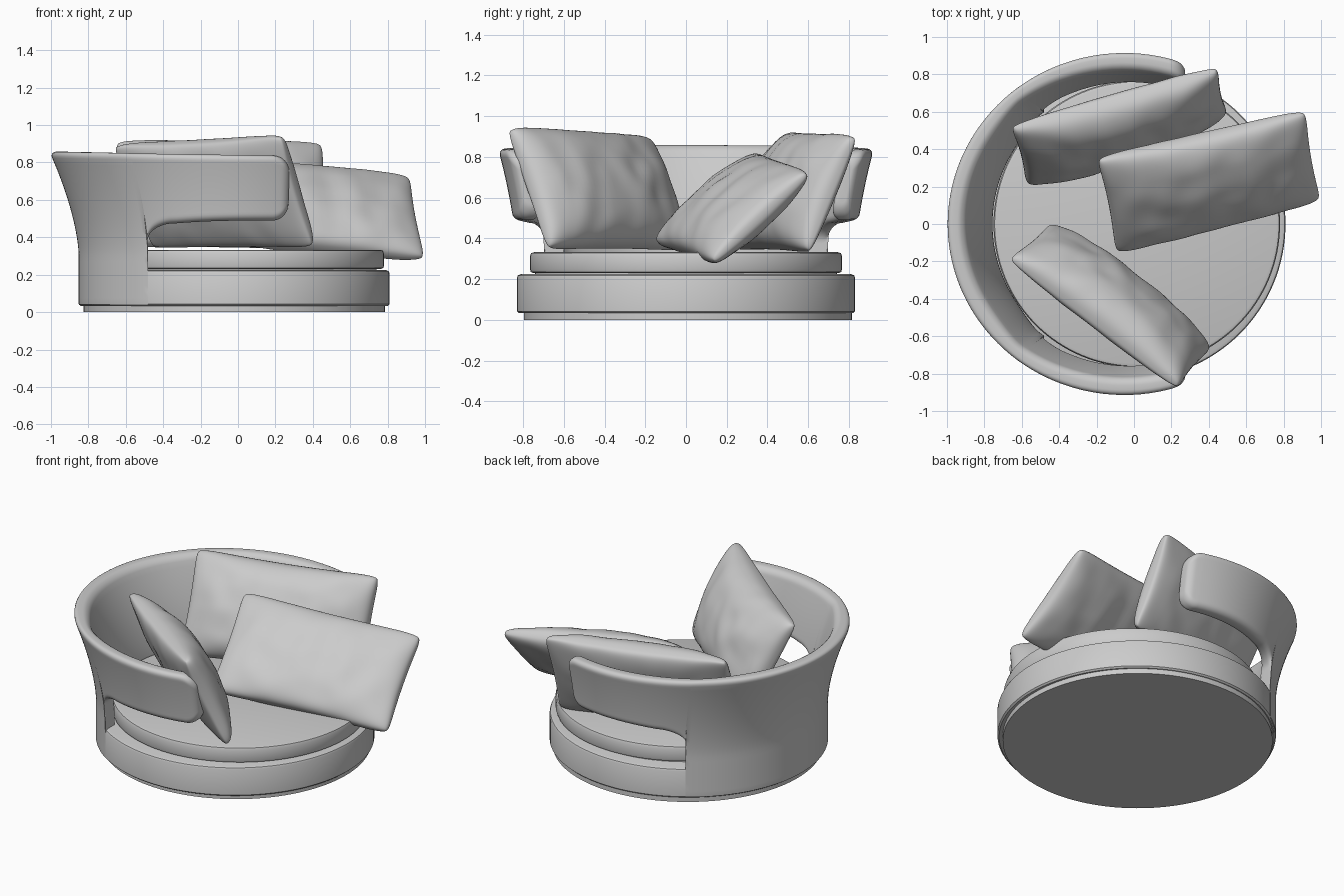
import bpy, bmesh
from math import sin, cos, pi, acos, radians
from mathutils import Vector, noise

if "Cube" in bpy.data.objects:
    bpy.data.objects.remove(bpy.data.objects["Cube"])


def finish(name, bm, angle=40):
    bmesh.ops.recalc_face_normals(bm, faces=bm.faces)
    me = bpy.data.meshes.new(name)
    bm.to_mesh(me)
    bm.free()
    ob = bpy.data.objects.new(name, me)
    bpy.context.collection.objects.link(ob)
    bpy.ops.object.select_all(action='DESELECT')
    ob.select_set(True)
    bpy.context.view_layer.objects.active = ob
    bpy.ops.object.shade_smooth_by_angle(angle=radians(angle))
    return ob


def loft(name, rings):
    """Skin closed rings of equal length and cap both ends."""
    bm = bmesh.new()
    vs = [[bm.verts.new(p) for p in r] for r in rings]
    n = len(vs[0])
    for a, b in zip(vs, vs[1:]):
        for i in range(n):
            j = (i + 1) % n
            bm.faces.new((a[i], a[j], b[j], b[i]))
    bm.faces.new(vs[0])
    bm.faces.new(vs[-1])
    return finish(name, bm)


def disc(name, cx, cy, profile, n=128):
    loft(name, [[(cx + r * cos(2 * pi * i / n), cy + r * sin(2 * pi * i / n), z)
                 for i in range(n)] for r, z in profile])


# round plinth, base and seat cushion
disc("plinth", -0.02, 0.01, [(0.805, 0), (0.805, 0.045)])
disc("base", -0.02, 0, [(0.82, 0.033), (0.83, 0.042), (0.83, 0.208), (0.825, 0.219), (0.81, 0.225)])
disc("seat_riser", 0, 0, [(0.74, 0.2), (0.74, 0.25)])
disc("seat_cushion", 0.015, 0, [(0.75, 0.23), (0.762, 0.236), (0.766, 0.25), (0.766, 0.312),
                                (0.76, 0.328), (0.745, 0.333)])


# wraparound backrest: flared shell, cut away under both arms
def outer(a, z):
    f = min(1, max(0, (z - 0.3) / 0.55)) ** 1.6
    low = Vector((-0.02 + 0.8315 * cos(a), 0.8315 * sin(a)))
    high = Vector((-0.05 + 0.955 * cos(a), 0.925 * sin(a)))
    return low.lerp(high, f)


def section(a, zb, zt, thick):
    pts = []
    r = min(0.035, thick * 0.45)
    rb = 0.005 if zb < 0.1 else r
    side = [(thick - r, zt - r, 0, r), (r, zt - r, 90, r),
            (rb, zb + rb, 180, rb), (thick - rb, zb + rb, 270, rb)]
    loop = []
    for k, (s, z, d, rad) in enumerate(side):
        for i in range(6):
            t = radians(d + 90 * i / 5)
            loop.append((s + rad * cos(t), z + rad * sin(t)))
        if k in (1, 3):      # straight walls get extra rows for the flare
            z0, z1 = (zt - r, zb + rb) if k == 1 else (zb + rb, zt - r)
            s0 = 0 if k == 1 else thick
            loop += [(s0, z0 + (z1 - z0) * i / 24) for i in range(1, 24)]
    off = (0.095 - thick) / 2
    # arms thicken straight along y, the back thickens radially
    k = min(1, max(0, (-0.49 - 0.83 * cos(a)) / 0.25))
    n = Vector((cos(a) * k, sin(a))).normalized()
    for s, z in loop:
        p = outer(a, z) - n * (s + off)
        pts.append((p.x, p.y, z))
    return pts


def top(x):
    return 0.84 - 0.018 * x


stations = []                # (angle, bottom, top, thickness)
TIP, R = 0.275, 0.085
for i in range(13):          # rounded arm tip
    t = pi / 2 * i / 12
    dx = R * (1 - cos(t))
    e = min(1, dx / 0.04)
    x = TIP - dx
    ins = R * (1 - sin(t))
    stations.append((acos((x + 0.03) / 0.89), 0.49 + ins, top(x) - ins,
                     0.095 * (0.4 + 0.6 * (1 - (1 - e) ** 2) ** 0.5)))
for i in range(1, 12):       # straight arm
    x = TIP - R - (TIP - R + 0.33) * i / 11
    stations.append((acos((x + 0.03) / (0.89 - 0.04 * i / 11)), 0.49 - 0.015 * (i / 11) ** 3, top(x), 0.095))
for i in range(1, 11):       # fillet down to the cut
    t = pi / 2 * i / 10
    x = -0.33 - 0.16 * sin(t)
    stations.append((acos((x + 0.025) / 0.842), 0.375 + 0.1 * cos(t), top(x), 0.095))
a0 = stations[-1][0]
stations.append((a0 + 0.001, 0.225, top(-0.49), 0.095))
stations.append((a0 + 0.002, 0.038, top(-0.49), 0.095))
for i in range(1, 33):       # full height back, to the middle
    a = a0 + 0.002 + (pi - a0 - 0.002) * i / 32
    stations.append((a, 0.038, top(cos(a)), 0.095))
mirror = [(2 * pi - a, b, t, k) for a, b, t, k in reversed(stations[:-1])]
loft("backrest", [section(*s) for s in stations + mirror])


# scatter pillows: stretched between four corners, puffed to each side
def pillow(name, tl, tr, bl, br, front, back, seed, nu=56, nv=40):
    tl, tr, bl, br = map(Vector, (tl, tr, bl, br))
    nrm = (tr - tl + br - bl).cross(tl - bl + tr - br).normalized()
    bm = bmesh.new()
    for depth in (front, -back):
        g = []
        for j in range(nv + 1):
            row = []
            for i in range(nu + 1):
                u, v = -cos(pi * i / nu), -cos(pi * j / nv)
                blunt = 0.035 * (u * v) ** 10         # rounded corners
                pu = u * (1.02 - 0.03 * (1 - v * v) - blunt)
                pv = v * (1.02 - 0.05 * (1 - u * u) - blunt * 1.6)
                s, t = (pu + 1) / 2, (pv + 1) / 2
                p = bl.lerp(br, s).lerp(tl.lerp(tr, s), t)
                w = max(0, (1 - u * u) * (1 - v * v))
                crease = noise.noise(Vector((u * 4, v * 2, seed + depth)))
                h = depth * w ** 0.38 * (1 + 0.1 * crease)
                row.append(bm.verts.new(p + nrm * h))
            g.append(row)
        for j in range(nv):
            for i in range(nu):
                bm.faces.new((g[j][i], g[j][i + 1], g[j + 1][i + 1], g[j + 1][i]))
    bmesh.ops.remove_doubles(bm, verts=bm.verts, dist=0.0004)
    finish(name, bm, 80)


pillow("pillow_left", (-0.66, -0.19, 0.89), (0.23, -0.87, 0.94),
       (-0.45, -0.01, 0.345), (0.40, -0.67, 0.35), 0.08, 0.18, 1)
pillow("pillow_back", (-0.65, 0.52, 0.91), (0.44, 0.83, 0.90),
       (-0.57, 0.22, 0.35), (0.49, 0.60, 0.335), 0.18, 0.08, 5)
pillow("pillow_front", (-0.19, 0.35, 0.81), (0.91, 0.60, 0.72),
       (-0.09, -0.15, 0.38), (0.99, 0.13, 0.285), 0.13, 0.12, 9)
